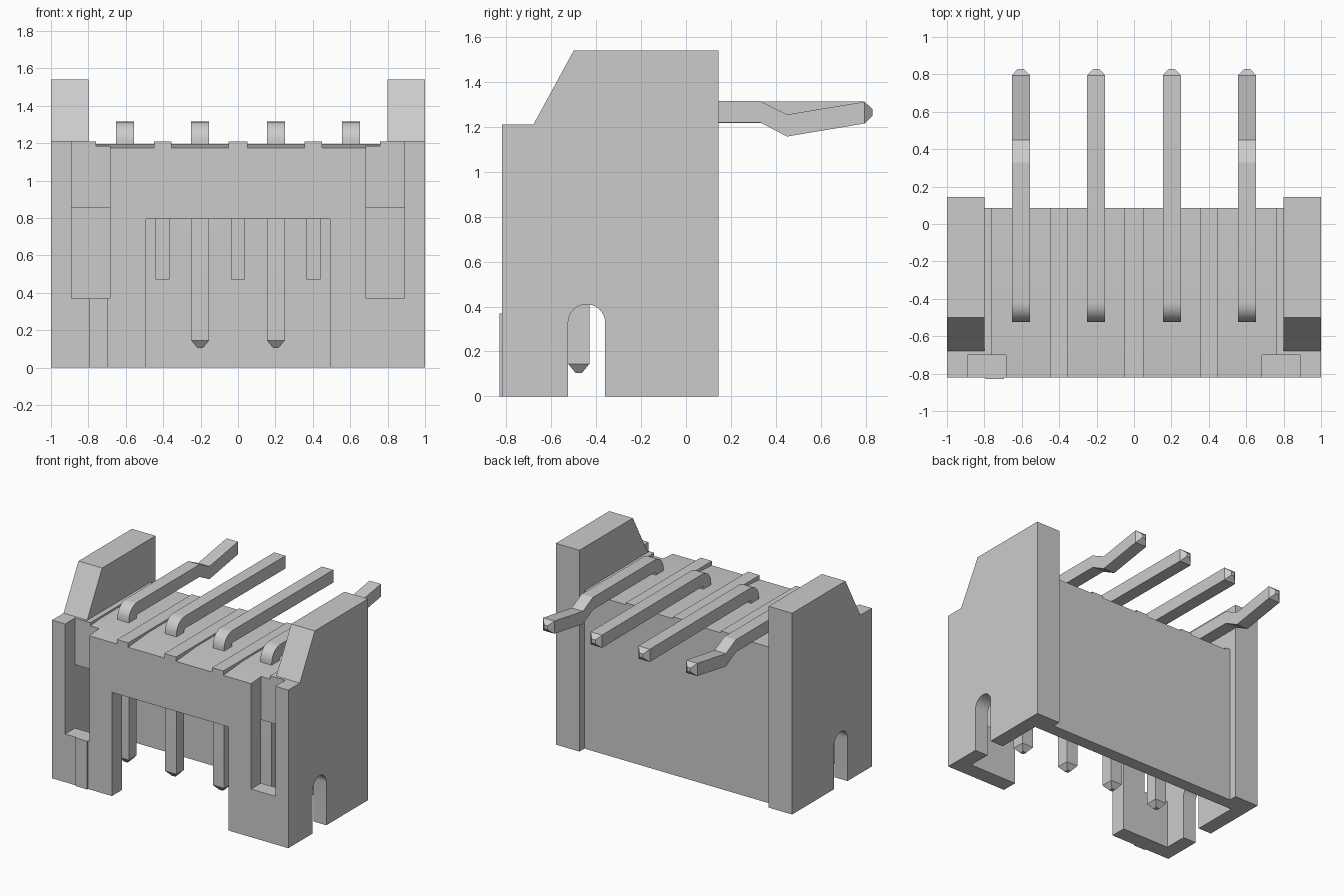
import bpy, bmesh, math

if "Cube" in bpy.data.objects:
    bpy.data.objects.remove(bpy.data.objects["Cube"])


def mesh_object(name, bm):
    bmesh.ops.recalc_face_normals(bm, faces=bm.faces)
    me = bpy.data.meshes.new(name)
    bm.to_mesh(me)
    bm.free()
    ob = bpy.data.objects.new(name, me)
    bpy.context.collection.objects.link(ob)
    return ob


def prism(name, pts, a, b, axis):
    """Extrude a profile from a to b: axis 'x' takes (y, z), axis 'y' takes (x, z)."""
    bm = bmesh.new()
    place = (lambda p, t: (t, p[0], p[1])) if axis == 'x' else (lambda p, t: (p[0], t, p[1]))
    rings = [[bm.verts.new(place(p, t)) for p in pts] for t in (a, b)]
    n = len(pts)
    for i in range(n):
        j = (i + 1) % n
        bm.faces.new((rings[0][i], rings[0][j], rings[1][j], rings[1][i]))
    bm.faces.new(rings[0])
    bm.faces.new(rings[1])
    return mesh_object(name, bm)


def box(name, x0, x1, y0, y1, z0, z1):
    return prism(name, [(y0, z0), (y1, z0), (y1, z1), (y0, z1)], x0, x1, 'x')


# Housing blank: side profile over the full width
housing = prism("housing", [(-.82, 0), (.145, 0), (.145, 1.54), (-.5, 1.54),
                            (-.68, 1.21), (-.82, 1.21)], -1, 1, 'x')
cutters = []

# Space between the side cheeks, leaving raised ribs on the roof
grooves = [(-.76, -.45), (-.355, -.05), (.05, .355), (.45, .76)]
roof = [(-.8, 1.7), (-.8, 1.209)]
for a, b in grooves:
    roof += [(a, 1.209), (a, 1.195), (b, 1.195), (b, 1.209)]
roof += [(.8, 1.209), (.8, 1.7)]
cutters.append(prism("roof_cut", roof, -.9, .3, 'y'))

# Sloping front ends of the grooves
for a, b in grooves:
    cutters.append(prism("slope_cut", [(-.9, 1.1686), (-.57, 1.195), (-.57, 1.23),
                                       (-.9, 1.23)], a, b, 'x'))

# Recessed back, mating cavity and front window
cutters.append(box("back_cut", -.8, .8, .085, .3, -.1, 1.7))
cutters.append(box("cavity_cut", -.89, .89, -.7, -.01, -.1, .853))
cutters.append(box("window_cut", -.493, .493, -.9, -.6, -.1, .793))

# Front latch pockets
for s in (-1, 1):
    x0, x1 = sorted((s * .685, s * .89))
    cutters.append(box("pocket_cut", x0, x1, -.9, -.7, .368, 1.3))

# Round-topped slots through both side walls
slot = [(-.525, -.1), (-.36, -.1)]
slot += [(-.4425 + .0825 * math.cos(math.pi * i / 16),
          .3275 + .0825 * math.sin(math.pi * i / 16)) for i in range(17)]
cutters.append(prism("slot_cut", slot, -1.1, 1.1, 'x'))

for c in cutters:
    c.hide_render = True
    mod = housing.modifiers.new("cut", 'BOOLEAN')
    mod.operation = 'DIFFERENCE'
    mod.solver = 'EXACT'
    mod.object = c
bpy.context.view_layer.update()
deps = bpy.context.evaluated_depsgraph_get()
result = bpy.data.meshes.new_from_object(housing.evaluated_get(deps))
housing.modifiers.clear()
housing.data = result
for c in cutters:
    bpy.data.objects.remove(c)

# Keying ribs inside the cavity, and the first-position marker strip
for x in (-.403, 0, .403):
    box("inner_rib", x - .038, x + .038, -.08, 0, .47, .86)
box("marker_strip", -.795, -.695, -.83, -.81, 0, .368)


def pin(name, x, kinked):
    """Bent square pin swept through (outer point, inner point, half width) sections."""
    w = .048
    secs = [((-.4925, .105), (-.4625, .105), .015), ((-.525, .145), (-.43, .145), w)]
    for i in range(9):
        t = math.pi - i * math.pi / 16
        c, s = math.cos(t), math.sin(t)
        secs.append(((-.42 + .105 * c, 1.21 + .105 * s),
                     (-.42 + .01 * c, 1.21 + .01 * s), w))
    if kinked:
        secs += [((.33, 1.315), (.33, 1.22), w), ((.45, 1.255), (.45, 1.157), w)]
    secs += [((.795, 1.312), (.795, 1.215), w), ((.83, 1.28), (.83, 1.25), .015)]
    bm = bmesh.new()
    rings = []
    for o, i, h in secs:
        rings.append([bm.verts.new(v) for v in ((x - h, *o), (x + h, *o),
                                               (x + h, *i), (x - h, *i))])
    for r, q in zip(rings, rings[1:]):
        for k in range(4):
            j = (k + 1) % 4
            bm.faces.new((r[k], r[j], q[j], q[k]))
    bm.faces.new(rings[0])
    bm.faces.new(rings[-1])
    return mesh_object(name, bm)


# Four contact pins, the outer two kinked
for x in (-.605, -.202, .202, .605):
    pin("contact_pin", x, abs(x) > .4)

bpy.ops.object.select_all(action='DESELECT')
for ob in bpy.context.collection.objects:
    ob.select_set(True)
    bpy.context.view_layer.objects.active = ob
bpy.ops.object.shade_smooth_by_angle(angle=math.radians(15))
